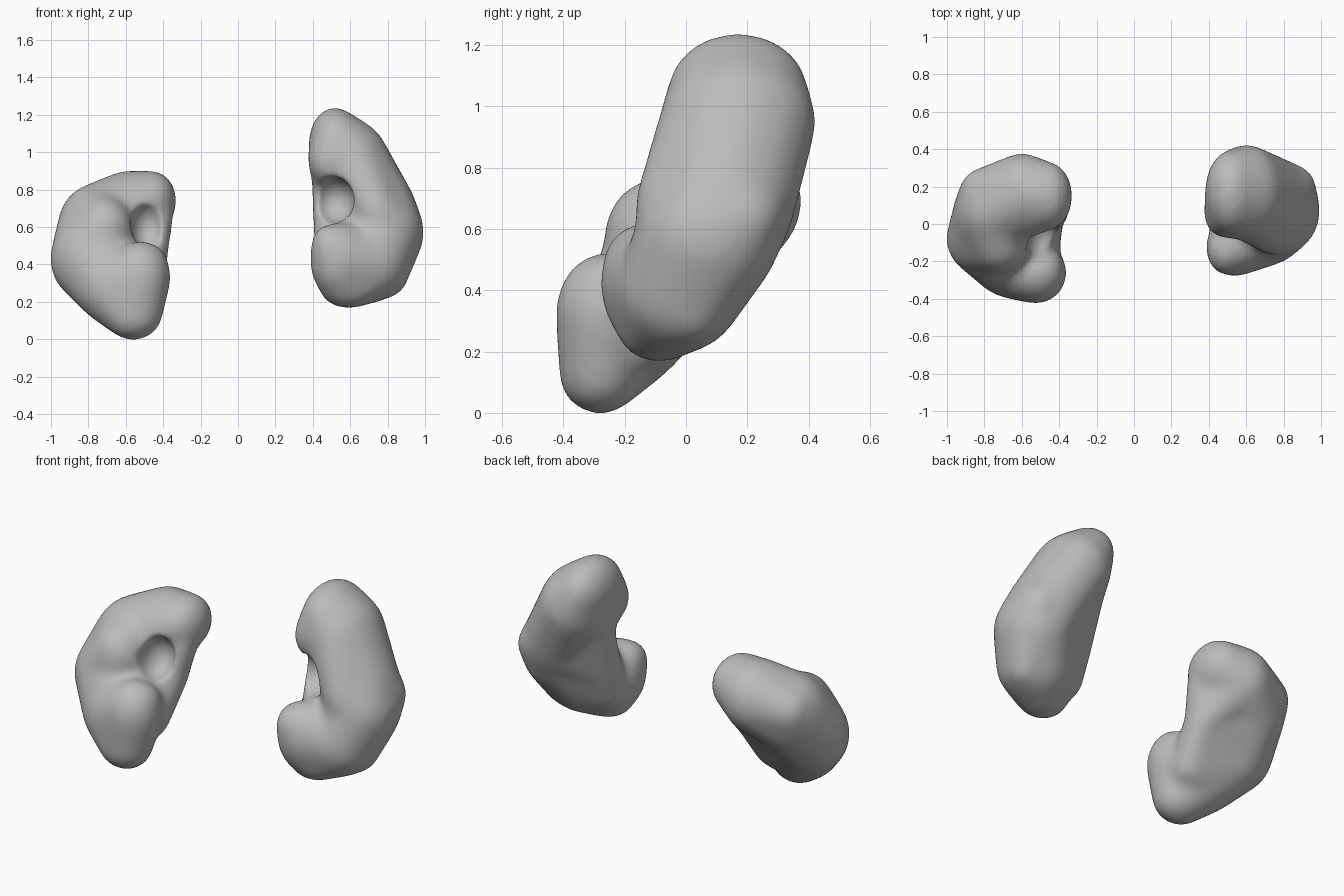
import bpy, bmesh
from mathutils import Matrix

cube = bpy.data.objects.get("Cube")
if cube:
    bpy.data.objects.remove(cube)

grey = bpy.data.materials.new("matte_grey")
grey.use_nodes = True
grey.diffuse_color = (0.5, 0.5, 0.5, 1)
grey.node_tree.nodes["Principled BSDF"].inputs["Base Color"].default_value = (0.5, 0.5, 0.5, 1)

SWELL = 0.007  # makes up for the shrinking of the soften step


def skin(name, lobes, groups):
    """One mesh of taut skins, each stretched over a group of ellipsoid lobes."""
    out = bmesh.new()
    for group in groups:
        ball = bmesh.new()
        for key in group.split():
            centre, radii = lobes[key]
            size = Matrix.Diagonal([r + SWELL for r in radii] + [1])
            bmesh.ops.create_icosphere(ball, subdivisions=3, radius=1,
                                       matrix=Matrix.Translation(centre) @ size)
        verts = [out.verts.new(v.co) for v in ball.verts]
        ball.free()
        bmesh.ops.convex_hull(out, input=verts)
    loose = [v for v in out.verts if not v.link_faces]
    bmesh.ops.delete(out, geom=loose, context='VERTS')
    mesh = bpy.data.meshes.new(name)
    out.to_mesh(mesh)
    out.free()
    obj = bpy.data.objects.new(name, mesh)
    bpy.context.collection.objects.link(obj)
    return obj


def melt(obj, voxel, passes):
    """Fuse the shells and soften the joins."""
    r = obj.modifiers.new("fuse", 'REMESH')
    r.mode = 'VOXEL'
    r.voxel_size = voxel
    s = obj.modifiers.new("soften", 'SMOOTH')
    s.factor = 0.5
    s.iterations = passes


def organ(name, lobes, groups, hollow):
    body = skin(name, lobes, groups)
    cutter = skin(name + "_hollow_cutter", hollow, ["inner outer"])
    cutter.hide_render = True
    melt(cutter, 0.02, 3)
    melt(body, 0.02, 16)
    cut = body.modifiers.new("hollow", 'BOOLEAN')
    cut.operation = 'DIFFERENCE'
    cut.solver = 'EXACT'
    cut.object = cutter
    melt(body, 0.014, 6)
    bpy.context.view_layer.update()
    graph = bpy.context.evaluated_depsgraph_get()
    mesh = bpy.data.meshes.new_from_object(body.evaluated_get(graph))
    body.modifiers.clear()
    body.data = mesh
    bpy.data.objects.remove(cutter)
    mesh.materials.clear()
    mesh.materials.append(grey)
    for p in mesh.polygons:
        p.material_index = 0
        p.use_smooth = True


# Left bean
organ("left_kidney", {
    "pole": ((0.52, 0.17, 1.06), (0.135, 0.22, 0.175)),
    "pole_front": ((0.49, 0.05, 0.96), (0.11, 0.12, 0.14)),
    "upper": ((0.60, 0.17, 0.95), (0.20, 0.25, 0.22)),
    "shoulder": ((0.75, 0.12, 0.68), (0.20, 0.23, 0.22)),
    "brow": ((0.74, 0.03, 0.69), (0.13, 0.19, 0.16)),
    "knob": ((0.86, 0.18, 0.64), (0.11, 0.13, 0.11)),
    "bulge": ((0.78, 0.07, 0.57), (0.21, 0.23, 0.22)),
    "lower": ((0.70, -0.02, 0.40), (0.21, 0.20, 0.20)),
    "lip": ((0.54, -0.12, 0.42), (0.15, 0.155, 0.20)),
    "lip_top": ((0.49, -0.14, 0.49), (0.095, 0.125, 0.12)),
    "tip": ((0.59, -0.09, 0.28), (0.15, 0.13, 0.11)),
    "bump": ((0.80, 0.02, 0.33), (0.10, 0.10, 0.10)),
    "rim_top": ((0.49, 0.17, 0.85), (0.09, 0.11, 0.10)),
    "rim_base": ((0.50, 0.07, 0.53), (0.09, 0.10, 0.10)),
    "rim_low": ((0.52, 0.00, 0.37), (0.11, 0.11, 0.11)),
}, ["pole pole_front upper", "pole_front upper rim_top", "upper shoulder brow",
    "shoulder brow knob bulge", "bulge lower bump", "lower lip lip_top tip bump",
    "rim_top rim_base shoulder", "rim_base rim_low bulge lower"],
    {"inner": ((0.51, -0.04, 0.745), (0.11, 0.14, 0.12)),
     "outer": ((0.45, -0.17, 0.75), (0.15, 0.14, 0.125))})

# Right bean
organ("right_kidney", {
    "pole": ((-0.455, 0.15, 0.74), (0.12, 0.175, 0.155)),
    "upper": ((-0.60, 0.16, 0.69), (0.17, 0.215, 0.205)),
    "shoulder": ((-0.75, 0.07, 0.60), (0.21, 0.21, 0.23)),
    "brow": ((-0.72, -0.09, 0.58), (0.16, 0.17, 0.18)),
    "knob": ((-0.82, 0.16, 0.66), (0.11, 0.13, 0.13)),
    "bulge": ((-0.78, -0.08, 0.43), (0.22, 0.20, 0.23)),
    "lower": ((-0.66, -0.20, 0.27), (0.20, 0.19, 0.19)),
    "lip": ((-0.52, -0.26, 0.33), (0.155, 0.16, 0.19)),
    "lip_top": ((-0.48, -0.25, 0.38), (0.105, 0.13, 0.13)),
    "tip": ((-0.56, -0.28, 0.13), (0.15, 0.13, 0.13)),
    "rim_top": ((-0.43, 0.08, 0.66), (0.08, 0.09, 0.08)),
    "rim_base": ((-0.46, 0.02, 0.45), (0.08, 0.09, 0.09)),
    "rim_low": ((-0.51, -0.13, 0.25), (0.11, 0.11, 0.11)),
}, ["pole upper shoulder knob", "shoulder brow knob bulge", "bulge lower",
    "lower lip lip_top tip", "rim_top rim_base upper", "rim_base shoulder bulge",
    "rim_base rim_low bulge lower"],
    {"inner": ((-0.48, -0.10, 0.61), (0.09, 0.12, 0.125)),
     "outer": ((-0.44, -0.22, 0.65), (0.13, 0.14, 0.135))})
